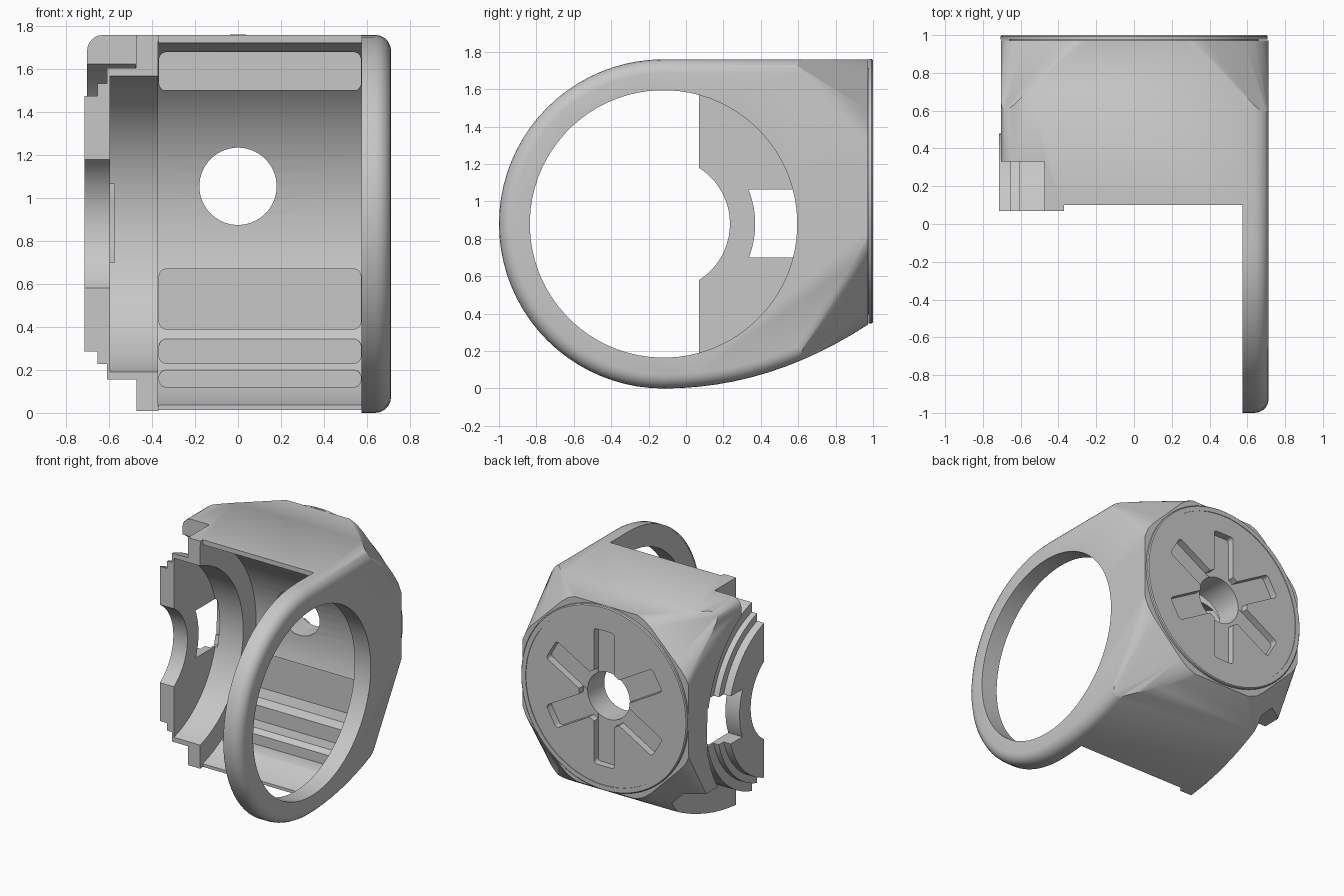
import bpy, bmesh, math
from mathutils import Matrix, Vector

cube = bpy.data.objects.get("Cube")
if cube:
    bpy.data.objects.remove(cube, do_unlink=True)

GREY = (0.575, 0.575, 0.575, 1)
grey = bpy.data.materials.new("plain grey")
grey.use_nodes = True
grey.diffuse_color = GREY
grey.node_tree.nodes["Principled BSDF"].inputs["Base Color"].default_value = GREY

RING = Vector((0, -0.12, 0.88))    # ring axis, along x
DISC = Vector((0, 0, 1.055))       # back disc axis, along y


def finish(name, bm):
    bmesh.ops.recalc_face_normals(bm, faces=bm.faces)
    mesh = bpy.data.meshes.new(name)
    bm.to_mesh(mesh)
    bm.free()
    mesh.materials.append(grey)
    ob = bpy.data.objects.new(name, mesh)
    bpy.context.collection.objects.link(ob)
    return ob


def extrude(name, points, offset, round_caps=0):
    """Prism from a closed outline, optionally with rounded cap edges."""
    bm = bmesh.new()
    a = [bm.verts.new(p) for p in points]
    b = [bm.verts.new(Vector(p) + Vector(offset)) for p in points]
    caps = [bm.faces.new(a), bm.faces.new(b)]
    for i in range(len(a)):
        j = (i + 1) % len(a)
        bm.faces.new((a[i], a[j], b[j], b[i]))
    bmesh.ops.recalc_face_normals(bm, faces=bm.faces)
    if round_caps:
        bmesh.ops.bevel(bm, geom=[e for f in caps for e in f.edges], offset=round_caps,
                        segments=5, profile=0.5, affect="EDGES")
    return finish(name, bm)


def lathe(name, profile, axis, centre, n=80):
    """Solid of revolution from (position, radius) pairs."""
    bm = bmesh.new()
    rings = []
    for p, r in profile:
        ring = []
        for i in range(n):
            a = 2 * math.pi * (i + 0.5) / n
            c, s = r * math.cos(a), r * math.sin(a)
            co = (p, c, s) if axis == "x" else (c, p, s)
            ring.append(bm.verts.new(centre + Vector(co)))
        rings.append(ring)
    for a, b in zip(rings, rings[1:]):
        for i in range(n):
            j = (i + 1) % n
            bm.faces.new((a[i], a[j], b[j], b[i]))
    bm.faces.new(rings[0])
    bm.faces.new(rings[-1])
    return finish(name, bm)


def box(name, lo, hi, round_y=0, turn=None):
    bm = bmesh.new()
    bmesh.ops.create_cube(bm, size=1)
    lo, hi = Vector(lo), Vector(hi)
    for v in bm.verts:
        v.co = (lo + hi) / 2 + Vector(a * b for a, b in zip(v.co, hi - lo))
    if round_y:
        edges = [e for e in bm.edges if abs(e.verts[0].co.y - e.verts[1].co.y) > 0.01]
        bmesh.ops.bevel(bm, geom=edges, offset=round_y, segments=4, profile=0.5, affect="EDGES")
    if turn:
        bm.transform(turn)
    return finish(name, bm)


def combine(target, tool, operation="DIFFERENCE"):
    """Apply a boolean, falling back to the exact solver if nothing changed."""
    mod = target.modifiers.new("shape", "BOOLEAN")
    mod.operation, mod.object = operation, tool
    for solver in ("MANIFOLD", "EXACT"):
        mod.solver = solver
        bpy.context.view_layer.update()
        deps = bpy.context.evaluated_depsgraph_get()
        mesh = bpy.data.meshes.new_from_object(target.evaluated_get(deps))
        if len(mesh.vertices) != len(target.data.vertices):
            break
    target.modifiers.clear()
    target.data = mesh
    bpy.data.objects.remove(tool, do_unlink=True)


# Main housing: side profile extruded across, with rounded side edges
outline = []
for i in range(41):
    a = math.pi / 2 + math.pi * i / 40
    outline.append((-0.703, RING.y + 0.88 * math.cos(a), 0.88 + 0.88 * math.sin(a)))
for i in range(1, 13):
    t = i / 12
    outline.append((-0.703, -0.12 * (1 - t) ** 2 + 0.9 * t * (1 - t) + 0.97 * t * t, 0.34 * t * t))
outline += [(-0.703, 1.1, 0.43), (-0.703, 1.1, 1.76)]
body = extrude("ring_housing", outline, (1.416, 0, 0), 0.075)

# Back corners taper from a rectangle to a rounded octagon
bm = bmesh.new()
for y, low in [(-1.2, -0.3), (0, -0.1), (0.52, 0.06)]:
    for x in (-0.722, 0.722):
        bm.verts.new((x, y, low))
        bm.verts.new((x, y, 1.778))
for i in range(64):
    a = 2 * math.pi * (i + 0.5) / 64
    off_side = (a + math.pi / 8) % (math.pi / 4) - math.pi / 8
    r = min(0.72 / math.cos(off_side), 0.755)
    bm.verts.new((r * math.cos(a), 0.972, DISC.z + r * math.sin(a)))
hull = bmesh.ops.convex_hull(bm, input=bm.verts)
loose = [v for v in hull["geom_interior"] if isinstance(v, bmesh.types.BMVert)]
bmesh.ops.delete(bm, geom=loose, context="VERTS")
combine(body, finish("taper", bm), "INTERSECT")
combine(body, lathe("disc", [(0.9, 0.66), (0.977, 0.66), (0.977, 0.707), (0.993, 0.707),
                             (1.0, 0.7)], "y", DISC), "UNION")

# Clear the left side around the stepped collar
combine(body, box("left_front", (-1, -2, -1), (-0.475, 0.33, 3)))
combine(body, lathe("left_groove", [(-1, 0.87), (-0.477, 0.87)], "x", RING))
combine(body, box("left_bottom", (-1, -2, -1), (-0.473, 0.85, 0.42)))

# Stepped collar
steps = [(-0.715, 0.625), (-0.655, 0.625), (-0.655, 0.68), (-0.61, 0.68),
         (-0.61, 0.75), (-0.43, 0.75)]
combine(body, lathe("collar", steps, "x", RING), "UNION")

# Open the front and hollow the inside
opening = [(-1, -2, -1), (0.575, -2, -1), (0.575, 0.1, -1), (-0.37, 0.1, -1),
           (-0.37, 0.07, -1), (-1, 0.07, -1)]
combine(body, extrude("front_opening", opening, (0, 0, 4)))
inside = [(-0.595, 0.715), (-0.372, 0.715), (-0.372, 0.872), (0.577, 0.872),
          (0.577, 0.715), (1, 0.715)]
combine(body, lathe("hollow", inside, "x", RING))

# End plate notch and window
combine(body, lathe("notch", [(-1, 0.355), (-0.5, 0.355)], "x", RING))
window = box("window", (-0.9, 0.2, 0.7), (-0.575, 0.74, 1.065))
combine(window, lathe("window_edge", [(-1, 0.49), (-0.4, 0.49)], "x", RING))
combine(body, window)

# Flat rounded pockets inside
for low, high, depth in [(1.5, 1.68, 0.52), (0.39, 0.67, 0.74),
                         (0.23, 0.345, 0.57), (0.12, 0.2, 0.43)]:
    combine(body, box("pocket", (-0.368, 0.05, low), (0.573, depth, high), 0.035))

# Back disc: recessed face, centre hole, sunken hub with six arms
combine(body, lathe("face", [(0.995, 0.665), (1.2, 0.665)], "y", DISC))
combine(body, lathe("hole", [(0.3, 0.18), (1.2, 0.18)], "y", DISC, 48))
combine(body, lathe("hub", [(0.942, 0.215), (1.2, 0.215)], "y", DISC, 48))
for k in range(6):
    turn = Matrix.Translation(DISC) @ Matrix.Rotation(k * math.pi / 3, 4, "Y")
    combine(body, box("arm", (-0.088, 0.94, 0.1), (0.088, 1.2, 0.52), 0.025, turn))

bpy.ops.object.select_all(action="DESELECT")
body.select_set(True)
bpy.context.view_layer.objects.active = body
bpy.ops.object.shade_smooth_by_angle(angle=math.radians(35))
